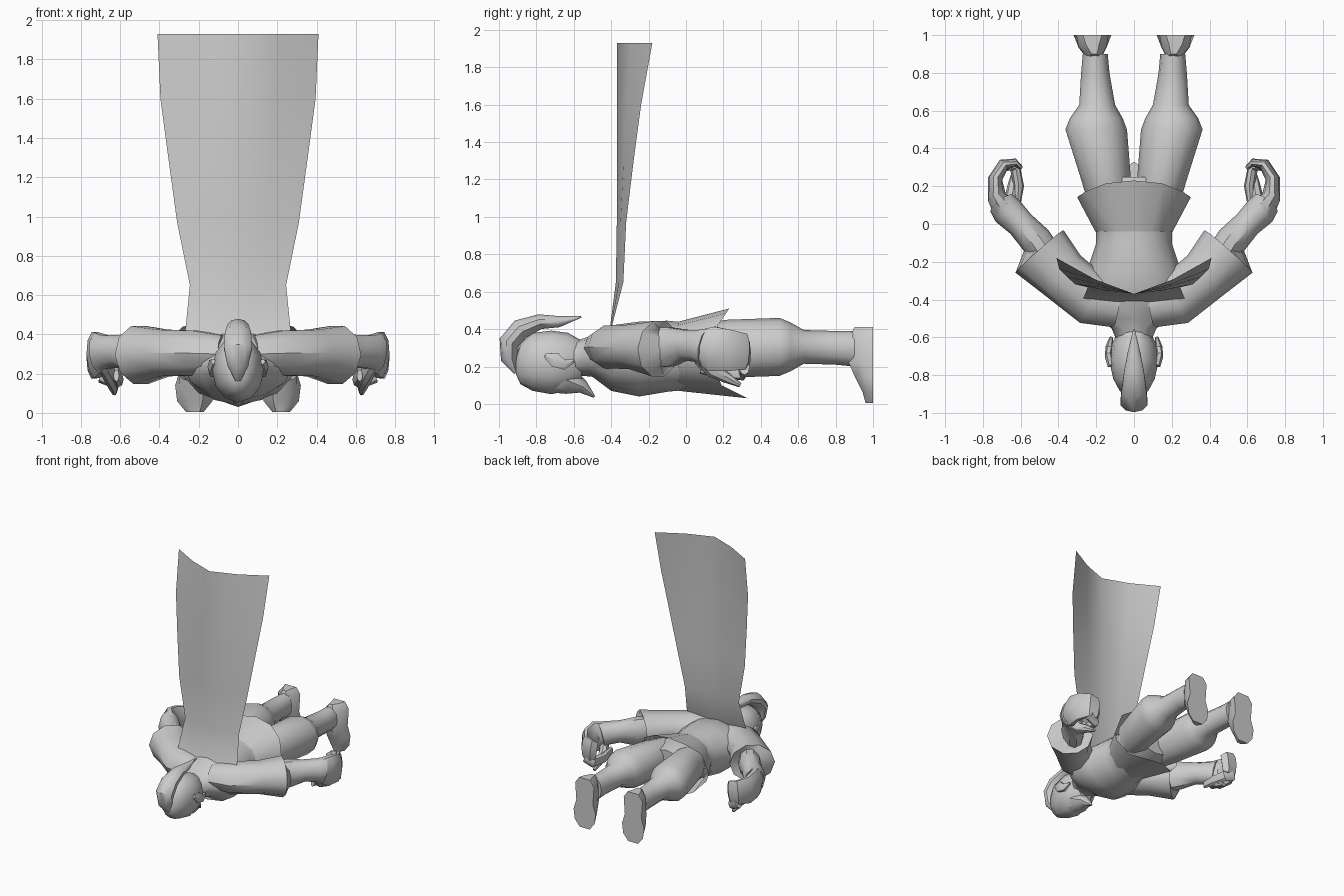
import bpy, math
from mathutils import Vector

if "Cube" in bpy.data.objects:
    bpy.data.objects.remove(bpy.data.objects["Cube"])


def skin(name, rings, closed=True, cap=True, mirror=False, angle=40):
    """Join equal-length rings of points into one smooth-shaded surface."""
    n = len(rings[0])
    verts = [tuple(p) for r in rings for p in r]
    faces = []
    for i in range(len(rings) - 1):
        for j in range(n if closed else n - 1):
            k = (j + 1) % n
            faces.append((i * n + j, i * n + k, (i + 1) * n + k, (i + 1) * n + j))
    if cap:
        faces.append(tuple(reversed(range(n))))
        faces.append(tuple(range(len(verts) - n, len(verts))))
    me = bpy.data.meshes.new(name)
    me.from_pydata(verts, [], faces)
    ob = bpy.data.objects.new(name, me)
    bpy.context.collection.objects.link(ob)
    bpy.context.view_layer.objects.active = ob
    bpy.ops.object.select_all(action='DESELECT')
    ob.select_set(True)
    bpy.ops.object.mode_set(mode='EDIT')
    bpy.ops.mesh.select_all(action='SELECT')
    bpy.ops.mesh.normals_make_consistent(inside=False)
    bpy.ops.object.mode_set(mode='OBJECT')
    bpy.ops.object.shade_smooth_by_angle(angle=math.radians(angle))
    if mirror:
        ob.modifiers.new("mirror", 'MIRROR').use_mirror_merge = False
    return ob


def limb(name, secs, ref=(0, 0, 1), n=10, **kw):
    """Loft ellipses (x, y, z, half width, half height) along their path."""
    ref = Vector(ref)
    pts = [Vector(s[:3]) for s in secs]
    rings = []
    for i, s in enumerate(secs):
        t = (pts[min(i + 1, len(pts) - 1)] - pts[max(i - 1, 0)]).normalized()
        side = t.cross(ref).normalized()
        up = side.cross(t)
        rings.append([pts[i] + side * s[3] * math.cos(a) + up * s[4] * math.sin(a)
                      for a in (2 * math.pi * j / n for j in range(n))])
    return skin(name, rings, **kw)


def along_y(name, secs, n=12, **kw):
    """Loft upright ellipses given as (y, x, z, half width, half height)."""
    rings = [[(x + w * math.cos(a), y, z + h * math.sin(a))
              for a in (2 * math.pi * j / n for j in range(n))]
             for y, x, z, w, h in secs]
    return skin(name, rings, **kw)


# Torso, lying face down
along_y("torso", [
    (-.62, 0, .24, .09, .09), (-.55, 0, .25, .12, .10), (-.5, 0, .255, .22, .11),
    (-.4, 0, .245, .28, .175), (-.25, 0, .24, .25, .2), (-.1, 0, .255, .2, .19),
    (0, 0, .255, .2, .18), (.12, 0, .275, .25, .17), (.25, 0, .285, .2, .13)])

# Skirt: raised back hem, flared hips, pointed front flap
hem = [(.30, .14, .27), (.26, .17, .42), (.15, .215, .485), (0, .23, .51)]
front = [(.29, .15, .2), (.2, .19, .1), (0, .33, .03)]
flip = lambda p: (-p[0], p[1], p[2])
ring = hem + [flip(p) for p in hem[2::-1]] + [flip(p) for p in front[:2]] \
    + [front[2], front[1], front[0]]
waist = []
for x, y, z in ring:
    a = math.atan2((z - .26) / .22, x / .3)
    waist.append((.205 * math.cos(a), -.04, .255 + .185 * math.sin(a)))
skin("skirt", [waist, ring], cap=False)

# Legs and boots
along_y("leg", [
    (.1, .13, .29, .11, .14), (.22, .145, .295, .13, .155), (.5, .2, .305, .163, .155),
    (.56, .2, .305, .14, .13), (.63, .195, .305, .095, .09),
    (.8, .205, .30, .075, .09), (.9, .205, .295, .066, .095)], mirror=True)
boot = []
for z, y0, sole, top in [(.41, .9, .05, .03), (.36, .88, .085, .065), (.22, .87, .075, .065),
                         (.14, .905, .1, .07), (.06, .945, .09, .06), (.005, .96, .045, .03)]:
    ym = (y0 + 1) / 2
    boot.append([(.22 + dx, y, z) for dx, y in [
        (-sole, 1), (sole, 1), (top * 1.15, ym), (top * .5 - .01, y0),
        (-top * .5 - .01, y0), (-top * 1.15, ym)]])
skin("boot", boot, mirror=True)

# Arms with flared sleeves, forearms running into curled hands
limb("sleeve", [
    (.08, -.43, .3, .12, .10), (.22, -.4, .305, .14, .12), (.38, -.27, .305, .142, .125),
    (.5, -.145, .295, .17, .155), (.5, -.135, .295, .08, .1)], mirror=True)
limb("forearm", [
    (.47, -.16, .3, .085, .11), (.52, -.085, .305, .085, .11), (.6, .0, .315, .075, .085),
    (.67, .07, .31, .085, .09), (.70, .11, .30, .075, .11)], mirror=True)
limb("hand", [
    (.67, .07, .31, .08, .09), (.725, .14, .295, .05, .125), (.735, .24, .285, .038, .115),
    (.69, .315, .28, .032, .1), (.63, .325, .275, .022, .09), (.6, .30, .27, .012, .07)],
    mirror=True)
limb("fingers", [
    (.69, .31, .2, .03, .05), (.63, .3, .17, .03, .045), (.61, .2, .17, .028, .04),
    (.62, .08, .19, .015, .03)], n=8, mirror=True)
limb("thumb", [
    (.68, .08, .25, .035, .05), (.65, .14, .18, .035, .04),
    (.635, .22, .14, .03, .03), (.63, .29, .10, .012, .012)], n=8, mirror=True)

# Head with pointed chin, cheek guards
along_y("head", [
    (-.91, 0, .2, .03, .04), (-.885, 0, .215, .075, .11), (-.82, 0, .225, .11, .155),
    (-.72, 0, .222, .132, .17), (-.63, 0, .225, .115, .155), (-.56, 0, .23, .08, .11)])
limb("chin", [
    (0, -.72, .15, .1, .09), (0, -.62, .12, .085, .07),
    (0, -.55, .09, .05, .035), (0, -.49, .038, .006, .006)], n=8)
limb("cheek_guard", [
    (.12, -.75, .26, .02, .015), (.135, -.70, .235, .02, .045),
    (.13, -.65, .21, .02, .03), (.12, -.6, .23, .01, .01)], n=6, mirror=True)

# Helmet crest curving from brow over the back of the head
limb("crest", [
    (0, -.91, .165, .01, .015), (0, -.945, .24, .045, .055), (0, -.945, .33, .055, .075),
    (0, -.885, .40, .055, .07), (0, -.78, .44, .04, .055), (0, -.68, .44, .03, .035),
    (0, -.56, .465, .004, .005)], ref=(1, 0, 0))

# Cape rising straight up from the shoulders
cape = []
for z, w, yc, ye in [(.36, .27, -.43, -.42), (.42, .268, -.405, -.395), (.65, .245, -.375, -.335),
                     (.97, .31, -.37, -.32), (1.3, .355, -.37, -.28),
                     (1.6, .395, -.37, -.24), (1.93, .41, -.37, -.18)]:
    cape.append([(w * f, yc + (ye - yc) * b, z) for f, b in
                 [(-1, 1), (-.5, .4), (0, 0), (.5, .4), (1, 1)]])
skin("cape", cape, closed=False, cap=False)
